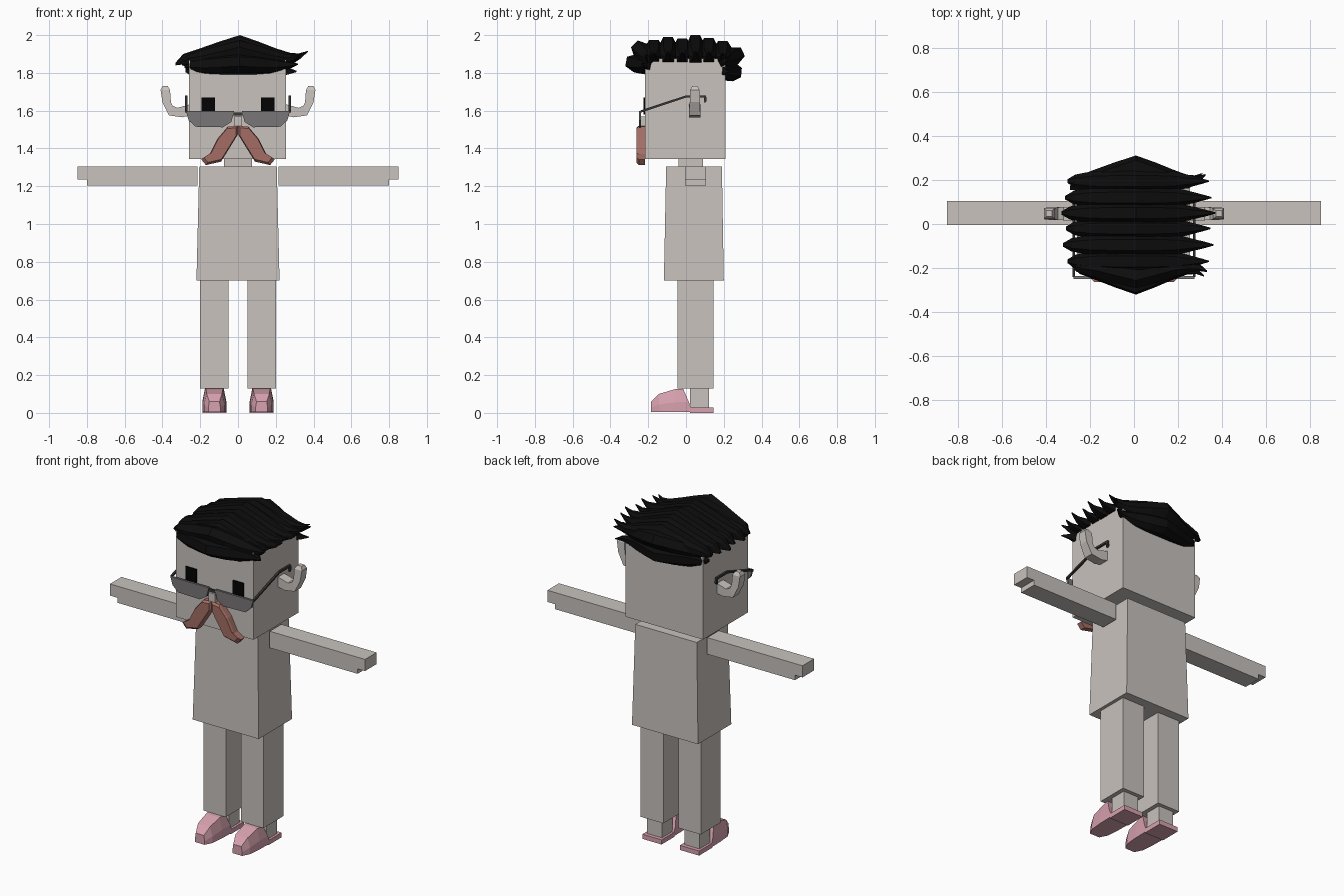
import bpy, bmesh
from math import radians
from mathutils import Matrix, Vector

if "Cube" in bpy.data.objects:
    bpy.data.objects.remove(bpy.data.objects["Cube"], do_unlink=True)


def material(name, r, g, b):
    m = bpy.data.materials.new(name)
    m.use_nodes = True
    m.diffuse_color = (r, g, b, 1)
    bsdf = next(n for n in m.node_tree.nodes if n.type == 'BSDF_PRINCIPLED')
    bsdf.inputs["Base Color"].default_value = (r, g, b, 1)
    bsdf.inputs["Roughness"].default_value = 0.8
    return m


SKIN = material("warm grey", 0.58, 0.54, 0.51)
HAIR = material("hair black", 0.004, 0.004, 0.004)
EYE = material("eye black", 0.001, 0.001, 0.001)
LENS = material("lens grey", 0.19, 0.18, 0.18)
FRAME = material("frame dark grey", 0.04, 0.04, 0.04)
BROWN = material("reddish brown", 0.37, 0.155, 0.13)
PINK = material("shoe pink", 0.68, 0.36, 0.43)


def loft(name, rings, mat, matrix=Matrix()):
    """Skin a list of equal-sized point rings and cap both ends."""
    bm = bmesh.new()
    rows = [[bm.verts.new(matrix @ Vector(p)) for p in ring] for ring in rings]
    n = len(rows[0])
    for a, b in zip(rows, rows[1:]):
        for i in range(n):
            j = (i + 1) % n
            bm.faces.new((a[i], a[j], b[j], b[i]))
    bm.faces.new(rows[0])
    bm.faces.new(rows[-1])
    bmesh.ops.recalc_face_normals(bm, faces=bm.faces)
    mesh = bpy.data.meshes.new(name)
    bm.to_mesh(mesh)
    bm.free()
    mesh.materials.append(mat)
    ob = bpy.data.objects.new(name, mesh)
    bpy.context.collection.objects.link(ob)
    return ob


def rect(x0, x1, y0, y1, z):
    return [(x0, y0, z), (x1, y0, z), (x1, y1, z), (x0, y1, z)]


def box(name, x0, x1, y0, y1, z0, z1, mat, matrix=Matrix()):
    return loft(name, [rect(x0, x1, y0, y1, z0), rect(x0, x1, y0, y1, z1)], mat, matrix)


def plate(name, outline, y0, y1, mat, matrix=Matrix()):
    """Extrude an x-z outline along y."""
    return loft(name, [[(x, y, z) for x, z in outline] for y in (y0, y1)], mat, matrix)


# Head, neck and torso
box("head", -0.26, 0.255, -0.217, 0.21, 1.345, 1.875, SKIN)
box("neck", -0.075, 0.075, -0.04, 0.09, 1.3, 1.35, SKIN)
loft("torso", [rect(-0.22, 0.22, -0.117, 0.2, 0.7),
               rect(-0.205, 0.205, -0.105, 0.19, 1.305)], SKIN)
box("nose", -0.022, 0.022, -0.25, -0.21, 1.515, 1.57, SKIN)
box("glasses_bridge", -0.03, 0.03, -0.247, -0.237, 1.575, 1.59, FRAME)

# Paired parts
for s, side in ((1, "left"), (-1, "right")):
    flip = Matrix.Diagonal((s, 1, 1, 1))

    plate(side + "_arm", [(0.215, 1.205), (0.8, 1.205), (0.8, 1.235), (0.85, 1.235),
                          (0.85, 1.305), (0.215, 1.305)], -0.005, 0.105, SKIN, flip)
    box(side + "_leg", 0.05, 0.2, -0.045, 0.145, 0.13, 0.7, SKIN, flip)
    box(side + "_ankle", 0.075, 0.175, 0.02, 0.122, 0.025, 0.14, SKIN, flip)

    # Shoe: each row is y of base, y of top, height, base and top half width
    rings = []
    for yb, yt, h, wb, wt in ((-0.185, -0.185, 0.06, 0.032, 0.027),
                              (-0.14, -0.145, 0.1, 0.055, 0.04),
                              (-0.06, -0.06, 0.125, 0.062, 0.045),
                              (0.035, -0.015, 0.128, 0.064, 0.05)):
        rings.append([(0.125 - wb, yb, 0.005), (0.125 + wb, yb, 0.005),
                      (0.125 + wb, 0.6 * yb + 0.4 * yt, 0.45 * h), (0.125 + wt, yt, h),
                      (0.125 - wt, yt, h), (0.125 - wb, 0.6 * yb + 0.4 * yt, 0.45 * h)])
    loft(side + "_shoe", rings, PINK, flip)
    box(side + "_shoe_heel", 0.061, 0.189, 0.02, 0.145, 0, 0.028, PINK, flip)

    # Ear: a bent square horn, each row is the lower/outer and upper/inner edge
    rings = []
    for xo, zo, xi, zi, w in ((0.25, 1.575, 0.25, 1.635, 0.03),
                              (0.295, 1.565, 0.32, 1.615, 0.03),
                              (0.365, 1.575, 0.345, 1.625, 0.029),
                              (0.4, 1.645, 0.355, 1.645, 0.027),
                              (0.41, 1.71, 0.36, 1.71, 0.025),
                              (0.4, 1.73, 0.372, 1.73, 0.014)):
        rings.append([(xo, 0.047 - w, zo), (xo, 0.047 + w, zo),
                      (xi, 0.047 + w, zi), (xi, 0.047 - w, zi)])
    loft(side + "_ear", rings, SKIN, flip)

    # Eye, lens and temple
    box(side + "_eye", 0.122, 0.193, -0.225, -0.216, 1.58, 1.67, EYE, flip)
    plate(side + "_lens", [(0.02, 1.597), (0.275, 1.597), (0.262, 1.55), (0.225, 1.515),
                           (0.08, 1.512), (0.035, 1.54)], -0.25, -0.237, LENS, flip)
    path = [(-0.242, 1.595), (0, 1.675), (0.1, 1.675), (0.104, 1.645)]
    t = 0.006
    rings = [[(0.268, y, z - t), (0.28, y, z - t), (0.28, y, z + t), (0.268, y, z + t)]
             for y, z in path[:2]]
    rings += [[(0.268, y - t, z - t), (0.28, y - t, z - t), (0.28, y + t, z + t),
               (0.268, y + t, z + t)] for y, z in path[2:]]
    loft(side + "_temple", rings, FRAME, flip)

    # Moustache half, with a bevelled front
    outline = [(0, 1.52), (0.055, 1.515), (0.11, 1.45), (0.15, 1.37), (0.195, 1.342),
               (0.17, 1.312), (0.09, 1.33), (0.04, 1.41), (0, 1.475)]
    rings = [[(x + (0.08 - x) * k, y, z + (1.43 - z) * k) for x, z in outline]
             for y, k in ((-0.217, 0), (-0.25, 0), (-0.263, 0.12))]
    loft(side + "_moustache", rings, BROWN, flip)

# Hair: swept locks crossing the head, fanned from front to back
LOCK = [(-0.33, -0.035, -0.02, 0.008), (-0.29, -0.03, 0.025, 0.03),
        (-0.2, -0.02, 0.055, 0.046), (-0.1, -0.01, 0.09, 0.05),
        (0.01, -0.01, 0.125, 0.05), (0.11, -0.01, 0.09, 0.05),
        (0.2, -0.015, 0.055, 0.044), (0.28, -0.02, 0.03, 0.026),
        (0.33, 0, 0.028, 0.014), (0.37, 0.036, 0.042, 0.003)]


def lock(name, y, z, tilt, length, height):
    rings = []
    for x, lo, hi, w in LOCK:
        x, lo, hi = x * length, lo * height, hi * height
        mid = lo + (hi - lo) * 0.6
        rings.append([(x, -w, lo), (x, w, lo), (x, w, mid),
                      (x, w * 0.5, hi), (x, -w * 0.5, hi), (x, -w, mid)])
    loft(name, rings, HAIR, Matrix.Translation((0, y, z)) @ Matrix.Rotation(radians(tilt), 4, 'X'))


for i, (y, length, height) in enumerate([(-0.17, 0.92, 0.8), (-0.095, 0.98, 0.92),
                                         (-0.02, 0.94, 0.85), (0.05, 1.0, 1.0),
                                         (0.12, 0.95, 0.88), (0.195, 0.92, 0.75)]):
    lock("hair_lock_%d" % (i + 1), y, 1.875, 0, length, height)
lock("hair_front_upper", -0.19, 1.87, 45, 0.9, 0.95)
lock("hair_front_fringe", -0.2, 1.84, 80, 0.86, 0.95)
lock("hair_back_upper", 0.19, 1.86, -65, 0.88, 0.98)
lock("hair_back_lower", 0.2, 1.81, -95, 0.84, 0.75)
